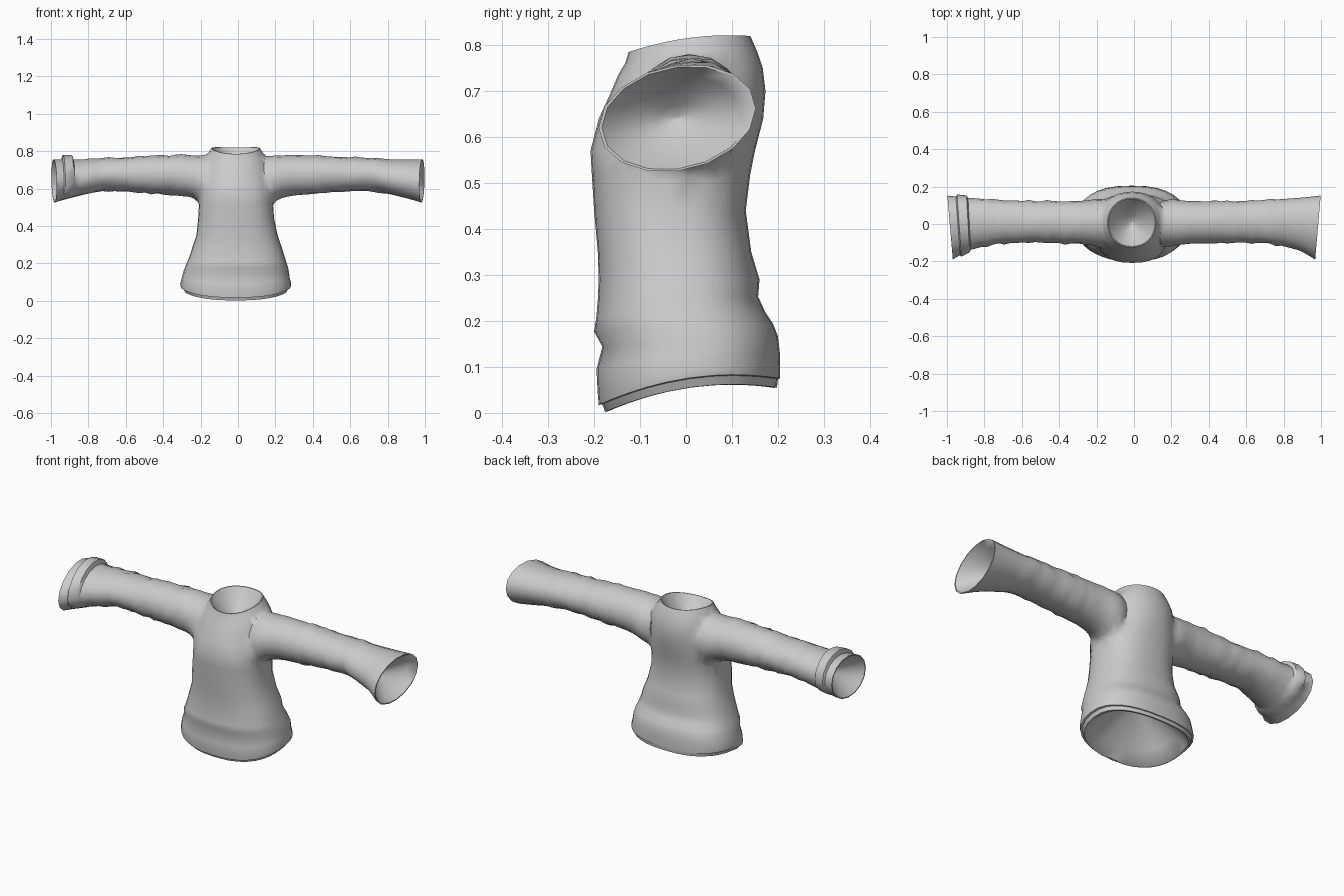
import bpy, bmesh, math, random
from mathutils import Vector

random.seed(4)
if "Cube" in bpy.data.objects:
    bpy.data.objects.remove(bpy.data.objects["Cube"])

cloth = bpy.data.materials.new("grey cloth")
cloth.use_nodes = True
GREY = (0.6, 0.6, 0.6, 1)
cloth.diffuse_color = GREY
cloth.node_tree.nodes["Principled BSDF"].inputs["Base Color"].default_value = GREY


def power(value, exponent):
    return math.copysign(abs(value) ** exponent, value)


def bowl_rings(ring, inward):
    """Thin rim and hollow dish that fill an opening, from the edge to the middle."""
    centre = sum(ring, Vector()) / len(ring)
    dish = [(0.96, 0.0), (0.77, 0.3), (0.5, 0.6), (0.25, 0.84), (0.03, 1.0)]
    return [[centre + (p - centre) * s + inward * d for p in ring] for s, d in dish]


def loft(name, rings):
    """Closed solid through a list of rings."""
    bm = bmesh.new()
    loops = [[bm.verts.new(p) for p in ring] for ring in rings]
    count = len(loops[0])
    for a, b in zip(loops, loops[1:]):
        for i in range(count):
            j = (i + 1) % count
            bm.faces.new((a[i], a[j], b[j], b[i]))
    bm.faces.new(loops[0])
    bm.faces.new(loops[-1])
    bmesh.ops.recalc_face_normals(bm, faces=bm.faces)
    mesh = bpy.data.meshes.new(name)
    bm.to_mesh(mesh)
    bm.free()
    obj = bpy.data.objects.new(name, mesh)
    bpy.context.collection.objects.link(obj)
    mesh.materials.append(cloth)
    return obj


# Body: height, tilt, bow, centre x, half width, front y, back y
BODY = [
    (.054, .158, .77, -.012, .276, -.176, .198),
    (.073, .158, .77, -.012, .284, -.182, .2),
    (.075, .158, .77, -.012, .294, -.19, .205),
    (.09, .14, .6, -.012, .297, -.192, .205),
    (.125, .1, .3, -.012, .288, -.195, .204),
    (.155, .06, 0, -.01, .282, -.182, .2),
    (.185, .04, 0, -.008, .274, -.2, .19),
    (.215, .03, 0, -.006, .262, -.195, .172),
    (.25, .02, 0, -.005, .25, -.192, .157),
    (.29, 0, 0, -.005, .238, -.19, .16),
    (.35, 0, 0, -.005, .217, -.192, .142),
    (.44, 0, 0, -.01, .203, -.2, .13),
    (.52, 0, 0, -.01, .198, -.205, .14),
    (.57, 0, 0, -.01, .2, -.208, .15),
    (.64, 0, 0, -.01, .195, -.19, .168),
    (.7, .02, .1, -.01, .185, -.165, .173),
    (.75, .05, .3, -.01, .172, -.147, .167),
    (.785, .1, .6, -.012, .15, -.132, .155),
    (.815, .144, .77, -.012, .13, -.125, .14),
]


def body_ring(z, tilt, bow, cx, half, front, back, sides=32):
    ring = []
    square = 0.82 if z < 0.6 else 0.95
    for i in range(sides):
        a = math.tau * i / sides
        y = (front + back) / 2 + power(math.sin(a), square) * (back - front) / 2
        x = cx + power(math.cos(a), square) * half
        ring.append(Vector((x, y, z + tilt * y - bow * y * y)))
    return ring


body = [body_ring(*row) for row in BODY]
hem = bowl_rings(body[0], Vector((0, 0, 0.2)))
neck = bowl_rings(body[-1], Vector((0, 0, -0.12)))
shirt = loft("shirt", hem[::-1] + body + neck)

# Sleeve: distance out, top, bottom, front y, back y
SLEEVE = [
    (.14, .77, .54, -.11, .115),
    (.18, .785, .515, -.135, .15),
    (.22, .783, .54, -.122, .138),
    (.28, .78, .562, -.106, .122),
    (.45, .775, .576, -.1, .12),
    (.6, .766, .586, -.098, .122),
    (.72, .764, .588, -.102, .13),
    (.8, .756, .574, -.118, .134),
    (.9, .757, .549, -.143, .142),
    (.985, .757, .526, -.19, .152),
]


def sleeve_ring(side, row, crease, fold, sides=16):
    x, top, bottom, front, back = row
    out = max(0, (x - 0.7) / 0.3)
    ring = []
    for i in range(sides):
        a = math.tau * i / sides
        swell = 1 + crease * random.uniform(-0.4, 1)
        y = math.cos(a) * (back - front) / 2 * swell
        z = math.sin(a) * (top - bottom) / 2 * swell
        z += out * 0.13 * y + fold * max(0, math.sin(a))
        y += (front + back) / 2 + fold * 0.5 * math.cos(a)
        ring.append(Vector((side * (x + out * 0.09 * y), y, (top + bottom) / 2 + z)))
    return ring


def row_at(x):
    """Sleeve measurements at any distance out."""
    a, b = next((a, b) for a, b in zip(SLEEVE, SLEEVE[1:]) if x <= b[0])
    t = (x - a[0]) / (b[0] - a[0])
    return tuple(p + (q - p) * t for p, q in zip(a, b))


def sleeve(name, side, folded):
    start, end, steps = SLEEVE[0][0], SLEEVE[-1][0], 26
    stations = [start + (end - start) * k / steps for k in range(steps)] + [end]
    if folded:
        # Turned-up band near the cuff
        stations = [x for x in stations if not 0.87 < x < 0.955]
        stations = sorted(stations + [.88, .887, .935, .942])
    rings = []
    for x in stations:
        crease = random.uniform(0, 0.08) if 0.3 < x < 0.8 else 0
        fold = 0.024 if folded and 0.885 < x < 0.94 else 0
        rings.append(sleeve_ring(side, row_at(x), crease, fold))
    return loft(name, rings + bowl_rings(rings[-1], Vector((-side * 0.12, 0, 0))))


# Weld both sleeves to the body
bpy.context.view_layer.objects.active = shirt
for name, side, folded in (("left_sleeve", 1, False), ("right_sleeve", -1, True)):
    arm = sleeve(name, side, folded)
    weld = shirt.modifiers.new(name, "BOOLEAN")
    weld.operation = "UNION"
    weld.solver = "EXACT"
    weld.object = arm
    bpy.ops.object.modifier_apply(modifier=weld.name)
    bpy.data.objects.remove(arm)

# Soften the shoulder and armpit seams
bm = bmesh.new()
bm.from_mesh(shirt.data)


def seam():
    return [v for v in bm.verts if 0.145 < abs(v.co.x) < 0.26 and 0.47 < v.co.z < 0.79]


bmesh.ops.remove_doubles(bm, verts=seam(), dist=0.015)
bmesh.ops.triangulate(bm, faces=[f for f in bm.faces if len(f.verts) > 4])
for _ in range(3):
    bmesh.ops.smooth_vert(bm, verts=seam(), factor=0.4,
                          use_axis_x=True, use_axis_y=True, use_axis_z=True)
bm.to_mesh(shirt.data)
bm.free()

bpy.ops.object.select_all(action="DESELECT")
shirt.select_set(True)
bpy.ops.object.shade_smooth_by_angle(angle=math.radians(50))
